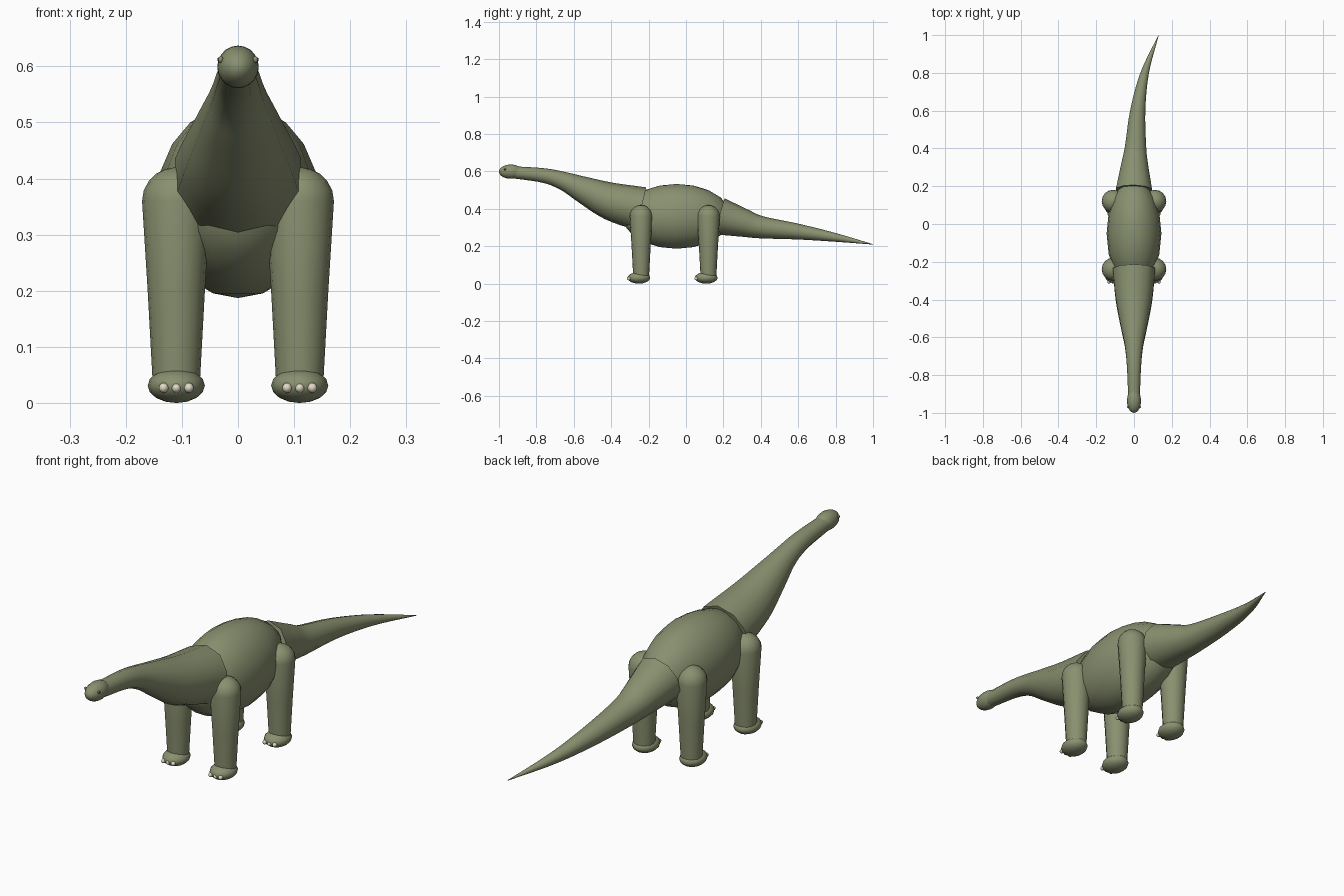
import bpy, bmesh, math
from mathutils import Vector, Matrix

cube = bpy.data.objects.get("Cube")
if cube:
    bpy.data.objects.remove(cube, do_unlink=True)


def material(name, rgb):
    m = bpy.data.materials.new(name)
    m.use_nodes = True
    color = (*rgb, 1)
    m.diffuse_color = color
    m.node_tree.nodes["Principled BSDF"].inputs["Base Color"].default_value = color
    return m


skin = material("olive_skin", (0.25, 0.28, 0.16))
claw = material("cream_claw", (0.75, 0.70, 0.56))
dark = material("dark_eye", (0.02, 0.02, 0.015))


def finish(bm, name, mat):
    bmesh.ops.recalc_face_normals(bm, faces=bm.faces)
    mesh = bpy.data.meshes.new(name)
    bm.to_mesh(mesh)
    bm.free()
    mesh.materials.append(mat)
    obj = bpy.data.objects.new(name, mesh)
    bpy.context.collection.objects.link(obj)
    bpy.ops.object.select_all(action='DESELECT')
    obj.select_set(True)
    bpy.context.view_layer.objects.active = obj
    bpy.ops.object.shade_smooth_by_angle(angle=math.radians(50))
    return obj


def ellipsoid(name, center, radii, mat, segments=16, rings=10, tilt=0):
    bm = bmesh.new()
    bmesh.ops.create_uvsphere(bm, u_segments=segments, v_segments=rings, radius=1)
    bmesh.ops.rotate(bm, verts=bm.verts, matrix=Matrix.Rotation(tilt, 3, 'X'))
    bmesh.ops.scale(bm, verts=bm.verts, vec=radii)
    bmesh.ops.translate(bm, verts=bm.verts, vec=center)
    return finish(bm, name, mat)


def spline(points, steps=5):
    """Smooth samples through 4D points (x, y, z, radius)."""
    p = [Vector(q) for q in points]
    p = [2 * p[0] - p[1]] + p + [2 * p[-1] - p[-2]]
    out = []
    for a, b, c, d in zip(p, p[1:], p[2:], p[3:]):
        for i in range(steps):
            t = i / steps
            out.append(b + (c - a) * t / 2 + (a - 2.5 * b + 2 * c - d / 2) * t**2
                       + (1.5 * (b - c) + (d - a) / 2) * t**3)
    return out + [p[-2]]


def tube(name, points, mat, sides=10, smooth=True):
    pts = spline(points) if smooth else [Vector(q) for q in points]
    bm = bmesh.new()
    rings = []
    for i, p in enumerate(pts):
        tangent = (pts[min(i + 1, len(pts) - 1)] - pts[max(i - 1, 0)]).xyz.normalized()
        side = tangent.cross((0, 0, 1) if abs(tangent.z) < 0.9 else (0, 1, 0)).normalized()
        up = side.cross(tangent)
        angles = [math.tau * k / sides for k in range(sides)]
        rings.append([bm.verts.new(p.xyz + p.w * (up * math.cos(a) + side * math.sin(a)))
                      for a in angles])
    for r, s in zip(rings, rings[1:]):
        for k in range(sides):
            n = (k + 1) % sides
            bm.faces.new((r[k], r[n], s[n], s[k]))
    bm.faces.new(rings[0])
    bm.faces.new(rings[-1])
    return finish(bm, name, mat)


# Trunk, neck and curved tail
ellipsoid("body", (0, -0.05, 0.36), (0.145, 0.29, 0.173), skin, 16, 10)
tube("neck", [(0, -0.24, 0.40, 0.118), (0, -0.4, 0.44, 0.101), (0, -0.55, 0.503, 0.071),
              (0, -0.65, 0.547, 0.05), (0, -0.76, 0.578, 0.039),
              (0, -0.93, 0.596, 0.032)], skin)
tube("tail", [(0, 0.18, 0.36, 0.1), (0.003, 0.3, 0.327, 0.077), (0.008, 0.4, 0.302, 0.06),
              (0.02, 0.6, 0.278, 0.042), (0.057, 0.8, 0.247, 0.023),
              (0.13, 1.0, 0.21, 0.001)], skin)

# Head and eyes
ellipsoid("head", (0, -0.937, 0.599), (0.037, 0.063, 0.038), skin, 20, 14, math.pi / 2)
for side, label in ((1, "left"), (-1, "right")):
    ellipsoid(label + "_eyelid", (side * 0.031, -0.968, 0.612), (0.005, 0.006, 0.006), skin, 10, 8)
    ellipsoid(label + "_pupil", (side * 0.035, -0.969, 0.612), (0.002, 0.003, 0.003), dark, 8, 6)

# Legs, feet and toes
for y, end in ((-0.24, "front"), (0.12, "rear")):
    for side, label in ((1, "left"), (-1, "right")):
        name = f"{end}_{label}_"
        x = side * 0.11
        dome = [(x, y, 0.36 + 0.06 * math.sin(a), 0.061 * math.cos(a))
                for a in (math.radians(d) for d in range(0, 90, 18))]
        shaft = [(x, y, 0.035, 0.042), (x, y, 0.2, 0.051)]
        tube(name + "leg", shaft + dome + [(x, y, 0.42, 0.001)], skin, 16, smooth=False)
        fy = y - 0.012
        ellipsoid(name + "foot", (x, fy, 0.031), (0.051, 0.061, 0.031), skin, 16, 8)
        for i in (-1, 0, 1):
            ellipsoid(f"{name}toe_{i + 2}", (x + i * 0.0225, fy - 0.053, 0.027),
                      (0.009, 0.011, 0.009), claw, 10, 8)
